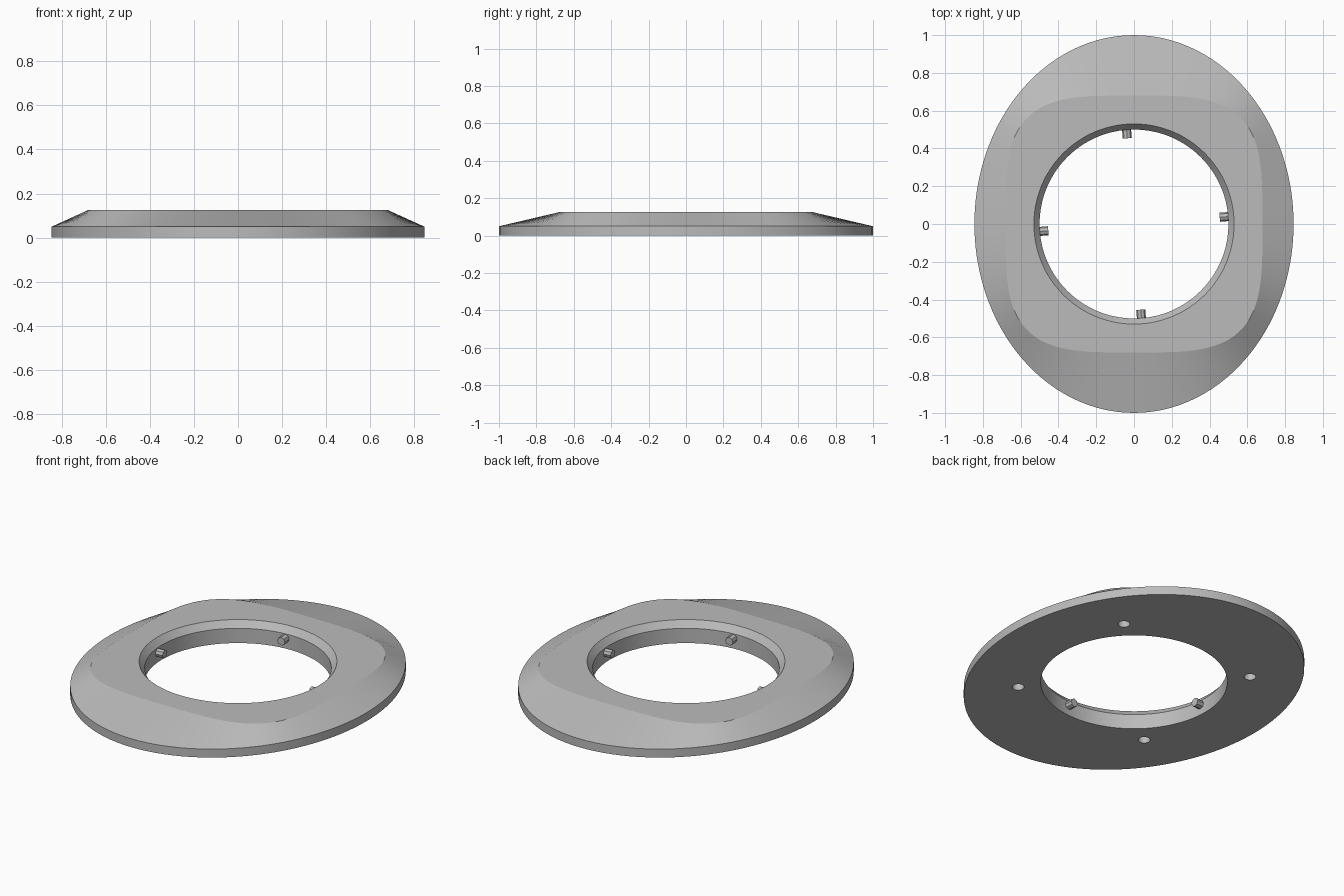
import bpy
import bmesh
from math import cos, sin, pi, radians
from mathutils import Matrix, Vector

cube = bpy.data.objects.get("Cube")
if cube:
    bpy.data.objects.remove(cube, do_unlink=True)

SEGMENTS = 128

grey = bpy.data.materials.new("plain_grey")
grey.use_nodes = True
grey.diffuse_color = (0.5, 0.5, 0.5, 1)
grey.node_tree.nodes["Principled BSDF"].inputs["Base Color"].default_value = (0.5, 0.5, 0.5, 1)


def finish(name, bm):
    bmesh.ops.recalc_face_normals(bm, faces=bm.faces)
    mesh = bpy.data.meshes.new(name)
    bm.to_mesh(mesh)
    bm.free()
    mesh.materials.append(grey)
    obj = bpy.data.objects.new(name, mesh)
    bpy.context.collection.objects.link(obj)
    return obj


def select_only(obj):
    bpy.ops.object.select_all(action='DESELECT')
    obj.select_set(True)
    bpy.context.view_layer.objects.active = obj


def add_cylinder(bm, sides, radius, depth, matrix):
    bmesh.ops.create_cone(bm, cap_ends=True, segments=sides, radius1=radius,
                          radius2=radius, depth=depth, matrix=matrix)


def ring(bm, half_x, half_y, z, power=2):
    """Superellipse loop with its points spaced evenly by angle."""
    verts = []
    for i in range(SEGMENTS):
        a = 2 * pi * i / SEGMENTS
        r = (abs(cos(a) / half_x) ** power + abs(sin(a) / half_y) ** power) ** (-1 / power)
        verts.append(bm.verts.new((r * cos(a), r * sin(a), z)))
    return verts


# Plate: oval rim, sloped shoulder, rounded-square top, chamfered round opening
bm = bmesh.new()
loops = [
    ring(bm, 0.845, 1.0, 0),
    ring(bm, 0.845, 1.0, 0.05),
    ring(bm, 0.68, 0.68, 0.125, 3.7),
    ring(bm, 0.53, 0.53, 0.125),
    ring(bm, 0.5, 0.5, 0.087),
    ring(bm, 0.5, 0.5, 0),
]
for k, lower in enumerate(loops):
    upper = loops[(k + 1) % len(loops)]
    for i in range(SEGMENTS):
        j = (i + 1) % SEGMENTS
        bm.faces.new((lower[i], lower[j], upper[j], upper[i]))
plate = finish("oval_plate", bm)

# Four blind screw holes in the underside, on the diagonals
bm = bmesh.new()
for k in range(4):
    a = radians(45 + 90 * k)
    add_cylinder(bm, 24, 0.032, 0.12,
                 Matrix.Translation((0.623 * cos(a), 0.623 * sin(a), 0)))
cutter = finish("screw_hole_cutter", bm)
cutter.hide_render = True

holes = plate.modifiers.new("screw_holes", 'BOOLEAN')
holes.operation = 'DIFFERENCE'
holes.solver = 'EXACT'
holes.object = cutter
select_only(plate)
bpy.ops.object.modifier_apply(modifier=holes.name)
bpy.data.objects.remove(cutter, do_unlink=True)
select_only(plate)
bpy.ops.object.shade_smooth_by_angle(angle=radians(10))

# Four short locking pegs pointing inward from the opening wall
for k in range(4):
    a = radians(4.5 + 90 * k)
    bm = bmesh.new()
    turn = Vector((cos(a), sin(a), 0)).to_track_quat('Z', 'Y').to_matrix().to_4x4()
    place = Matrix.Translation((0.481 * cos(a), 0.481 * sin(a), 0.06))
    add_cylinder(bm, 8, 0.024, 0.052, place @ turn)
    finish(f"locking_peg_{k + 1}", bm)
